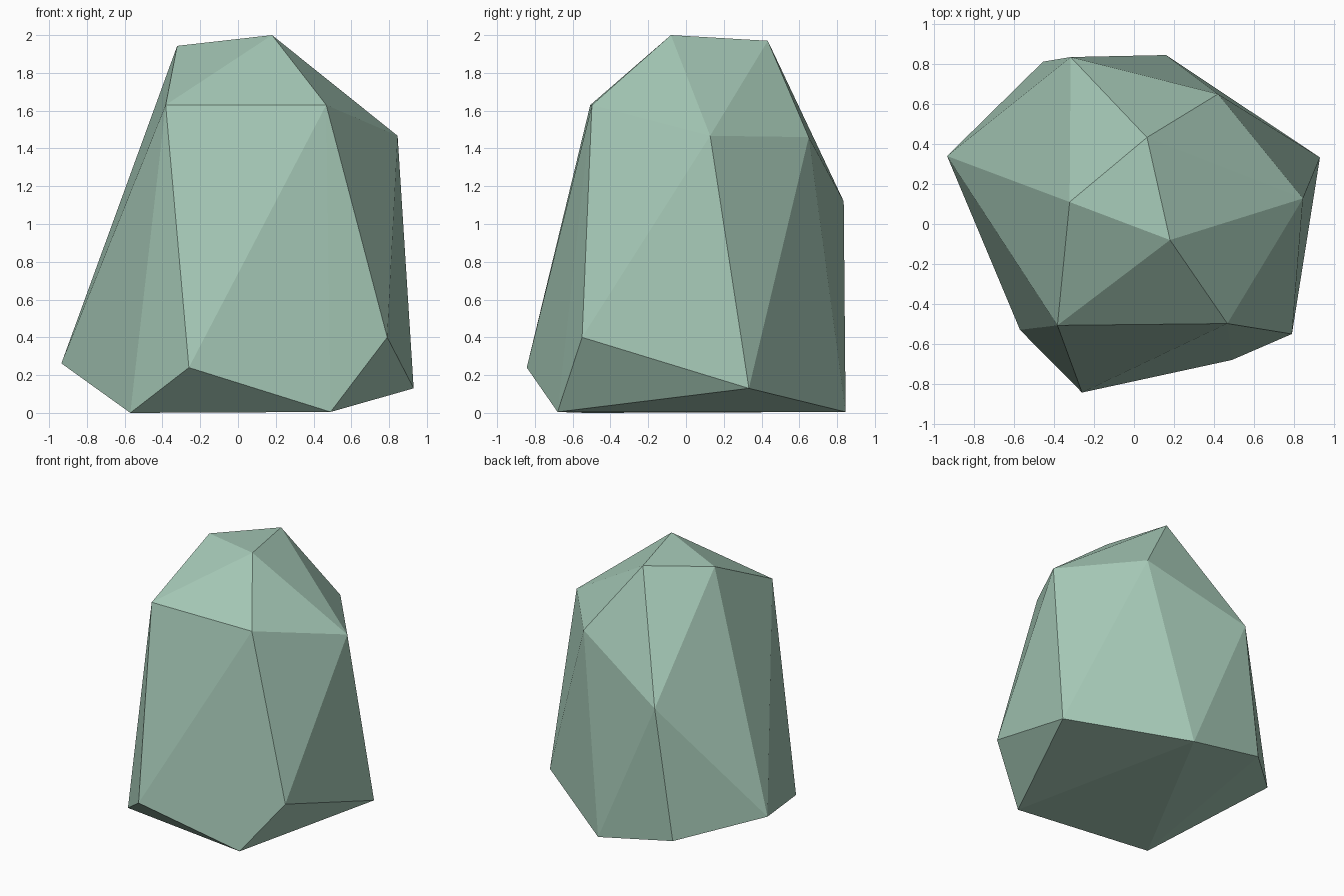
import bpy, bmesh

if "Cube" in bpy.data.objects:
    bpy.data.objects.remove(bpy.data.objects["Cube"])

# Faceted boulder: convex hull of its corner points, from base to crown
base = [(-0.57, -0.53, 0), (0.49, -0.68, 0.005), (0.16, 0.845, 0.005)]
lower = [(-0.26, -0.843, 0.24), (0.79, -0.55, 0.40), (0.93, 0.333, 0.13),
         (-0.455, 0.812, 0.125), (-0.935, 0.34, 0.262)]
shoulder = [(-0.383, -0.507, 1.63), (0.467, -0.498, 1.63), (0.845, 0.128, 1.467),
            (0.42, 0.65, 1.46), (-0.317, 0.835, 1.12)]
crown = [(0.18, -0.08, 2.0), (-0.322, 0.11, 1.943), (0.065, 0.433, 1.97)]

bm = bmesh.new()
for p in base + lower + shoulder + crown:
    bm.verts.new(p)
bmesh.ops.convex_hull(bm, input=bm.verts[:])
bmesh.ops.recalc_face_normals(bm, faces=bm.faces[:])

mesh = bpy.data.meshes.new("boulder")
bm.to_mesh(mesh)
bm.free()

# Single pale green stone colour
mat = bpy.data.materials.new("pale green stone")
mat.diffuse_color = (0.376, 0.578, 0.468, 1)
mat.use_nodes = True
mat.node_tree.nodes["Principled BSDF"].inputs["Base Color"].default_value = mat.diffuse_color
mesh.materials.append(mat)

boulder = bpy.data.objects.new("boulder", mesh)
bpy.context.collection.objects.link(boulder)
